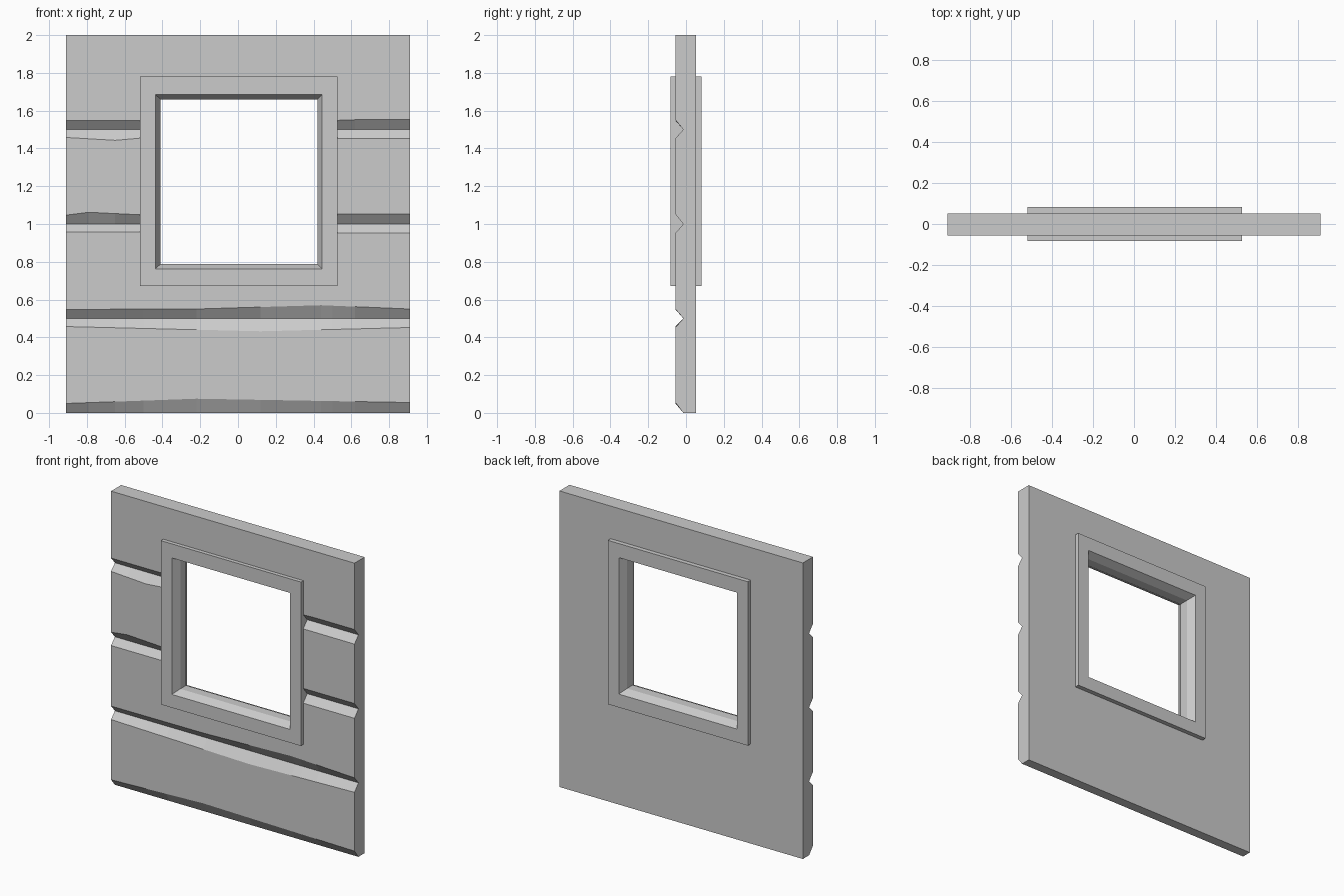
import bpy
import bmesh

old = bpy.data.objects.get("Cube")
if old:
    bpy.data.objects.remove(old, do_unlink=True)

grey = bpy.data.materials.new("plain grey")
grey.diffuse_color = (0.6, 0.6, 0.6, 1)
grey.use_nodes = True
grey.node_tree.nodes["Principled BSDF"].inputs["Base Color"].default_value = (0.6, 0.6, 0.6, 1)


def loft(name, rings, closed):
    """Join rings of points with quads; cap the ends unless the loft closes on itself."""
    bm = bmesh.new()
    loops = [[bm.verts.new(p) for p in ring] for ring in rings]
    pairs = list(zip(loops, loops[1:]))
    if closed:
        pairs.append((loops[-1], loops[0]))
    else:
        bm.faces.new(loops[0])
        bm.faces.new(loops[-1])
    n = len(loops[0])
    for a, b in pairs:
        for i in range(n):
            j = (i + 1) % n
            bm.faces.new((a[i], a[j], b[j], b[i]))
    bmesh.ops.recalc_face_normals(bm, faces=bm.faces)
    mesh = bpy.data.meshes.new(name)
    bm.to_mesh(mesh)
    bm.free()
    mesh.materials.append(grey)
    obj = bpy.data.objects.new(name, mesh)
    bpy.context.collection.objects.link(obj)
    return obj


def height(line, x):
    """Height of a worn board edge at x."""
    for (x0, z0), (x1, z1) in zip(line, line[1:]):
        if x <= x1:
            return z0 + (z1 - z0) * (x - x0) / (x1 - x0)
    return line[-1][1]


# Wall of worn boards: V grooves with slightly uneven edges
SIDE, FRONT, BACK, VALLEY = 0.91, -0.056, 0.052, -0.014
L, R = -SIDE, SIDE
bottom_edge = [(L, 0.05), (-0.22, 0.075), (R, 0.055)]
grooves = [  # valley height, lower edge, upper edge
    (0.5, [(L, 0.457), (0.12, 0.432), (R, 0.452)],
     [(L, 0.548), (-0.22, 0.55), (0.44, 0.57), (R, 0.55)]),
    (1.0, [(L, 0.957), (-0.5, 0.957), (0.5, 0.952), (R, 0.952)],
     [(L, 1.047), (-0.79, 1.062), (-0.5, 1.048), (0.5, 1.052), (R, 1.052)]),
    (1.5, [(L, 1.458), (-0.65, 1.443), (-0.5, 1.456), (R, 1.453)],
     [(L, 1.548), (0.5, 1.548), (0.62, 1.552), (R, 1.552)]),
]


def section(x):
    pts = [(BACK, 0), (VALLEY, 0), (FRONT, height(bottom_edge, x))]
    for valley, lower, upper in grooves:
        pts += [(FRONT, height(lower, x)), (VALLEY, valley), (FRONT, height(upper, x))]
    pts += [(FRONT, 2), (BACK, 2)]
    return [(x, y, z) for y, z in pts]


lines = [bottom_edge] + [g[k] for g in grooves for k in (1, 2)]
stations = sorted({x for line in lines for x, z in line})
wall = loft("wall_panel", [section(x) for x in stations], False)


# Window frame: square ring, opening splayed on both faces
def rectangle(x0, x1, z0, z1, y):
    return [(x0, y, z0), (x1, y, z0), (x1, y, z1), (x0, y, z1)]


outer = (-0.52, 0.527, 0.673, 1.78)
mouth = (-0.437, 0.445, 0.763, 1.685)
throat = (-0.41, 0.42, 0.788, 1.66)
D, T = 0.082, 0.03
loft("window_frame", [rectangle(*r, y) for r, y in (
    (outer, -D), (outer, D), (mouth, D), (throat, T), (throat, -T), (mouth, -D))], True)

# Opening through the wall, hidden inside the frame
hole = (-0.48, 0.486, 0.718, 1.732)
cutter = loft("opening_cutter", [rectangle(*hole, -0.2), rectangle(*hole, 0.2)], False)
cutter.hide_render = True
cut = wall.modifiers.new("opening", 'BOOLEAN')
cut.operation = 'DIFFERENCE'
cut.solver = 'EXACT'
cut.object = cutter
bpy.context.view_layer.objects.active = wall
bpy.ops.object.modifier_apply(modifier=cut.name)
bpy.data.objects.remove(cutter, do_unlink=True)

# Merge the flat faces left over from lofting
bm = bmesh.new()
bm.from_mesh(wall.data)
bmesh.ops.dissolve_limit(bm, angle_limit=0.002, verts=bm.verts, edges=bm.edges)
bm.to_mesh(wall.data)
bm.free()
